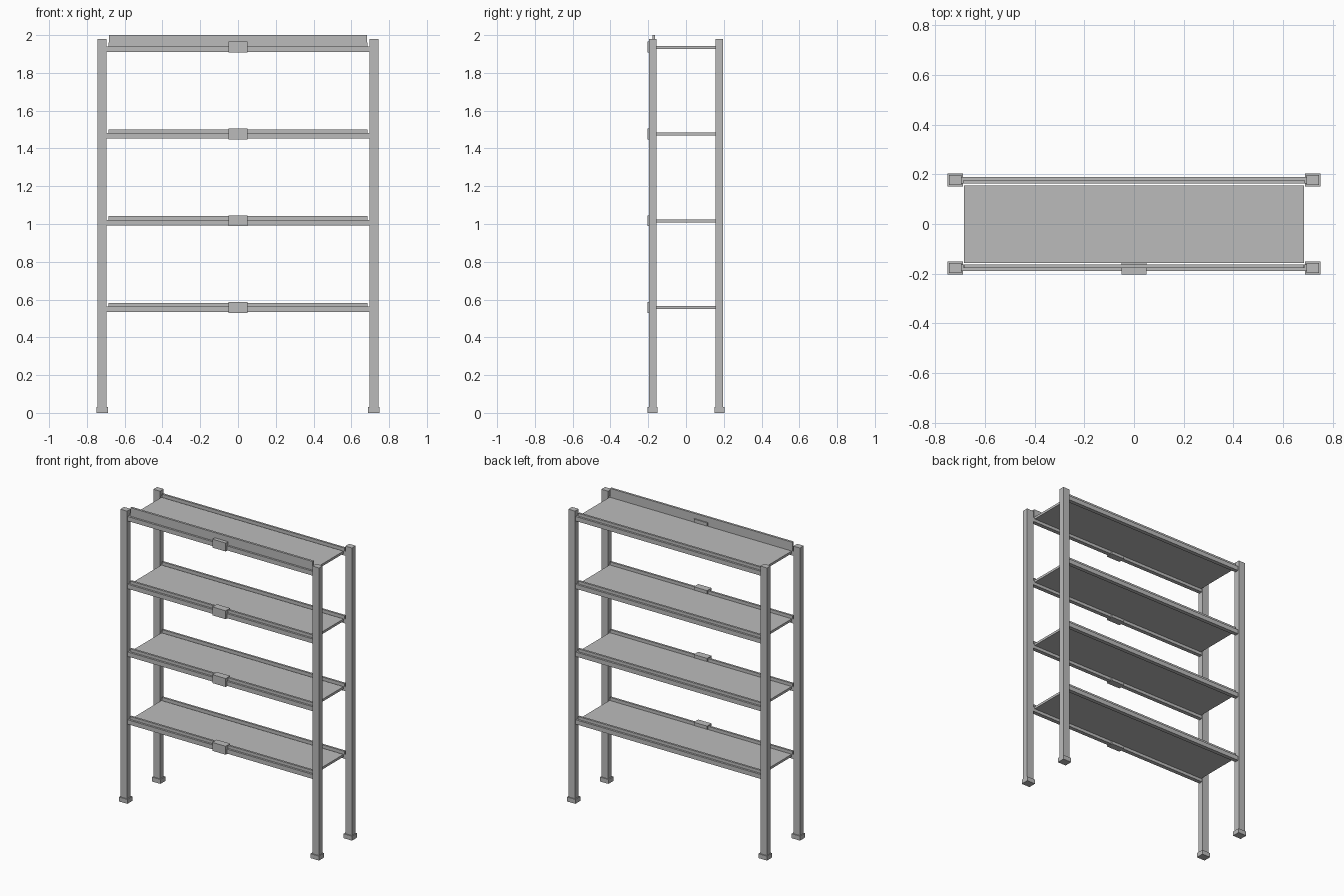
import bpy

cube = bpy.data.objects.get("Cube")
if cube:
    bpy.data.objects.remove(cube, do_unlink=True)

steel = bpy.data.materials.new("grey_steel")
steel.use_nodes = True
GREY = (0.5, 0.5, 0.5, 1)
steel.diffuse_color = GREY
steel.node_tree.nodes["Principled BSDF"].inputs["Base Color"].default_value = GREY


def box(name, x, y, z):
    """Axis-aligned box from (min, max) ranges."""
    bpy.ops.mesh.primitive_cube_add(size=1)
    ob = bpy.context.object
    ob.name = name
    ob.location = [(a + b) / 2 for a, b in (x, y, z)]
    ob.scale = [b - a for a, b in (x, y, z)]
    bpy.ops.object.transform_apply(location=True, rotation=False, scale=True)
    ob.data.materials.append(steel)
    return ob


def span(a, b, side):
    """Range mirrored to the chosen side."""
    return tuple(sorted((a * side, b * side)))


# Uprights and their feet
for sx, left in ((1, "left"), (-1, "right")):
    for sy, end in ((-1, "front"), (1, "back")):
        tag = f"{end}_{left}"
        box("post_" + tag, span(0.695, 0.745, sx), span(0.157, 0.197, sy), (0.02, 1.98))
        box("foot_" + tag, span(0.687, 0.75, sx), span(0.15, 0.204, sy), (0, 0.03))

# Shelves with stepped beams and a front label holder
for i in range(4):
    z = 0.557 + i * 0.4593
    box(f"shelf_{i + 1}", (-0.683, 0.683), (-0.157, 0.155), (z - 0.008, z + 0.008))
    for sy, end in ((-1, "front"), (1, "back")):
        box(f"{end}_beam_{i + 1}", (-0.698, 0.698), span(0.163, 0.19, sy),
            (z - 0.024, z + 0.006))
        box(f"{end}_beam_lip_{i + 1}", (-0.685, 0.685), span(0.163, 0.177, sy),
            (z + 0.006, z + 0.026))
    box(f"label_holder_{i + 1}", (-0.05, 0.05), (-0.203, -0.155), (z - 0.027, z + 0.03))

# Header board along the top front
box("header_board", (-0.683, 0.683), (-0.178, -0.163), (1.955, 2.0))
